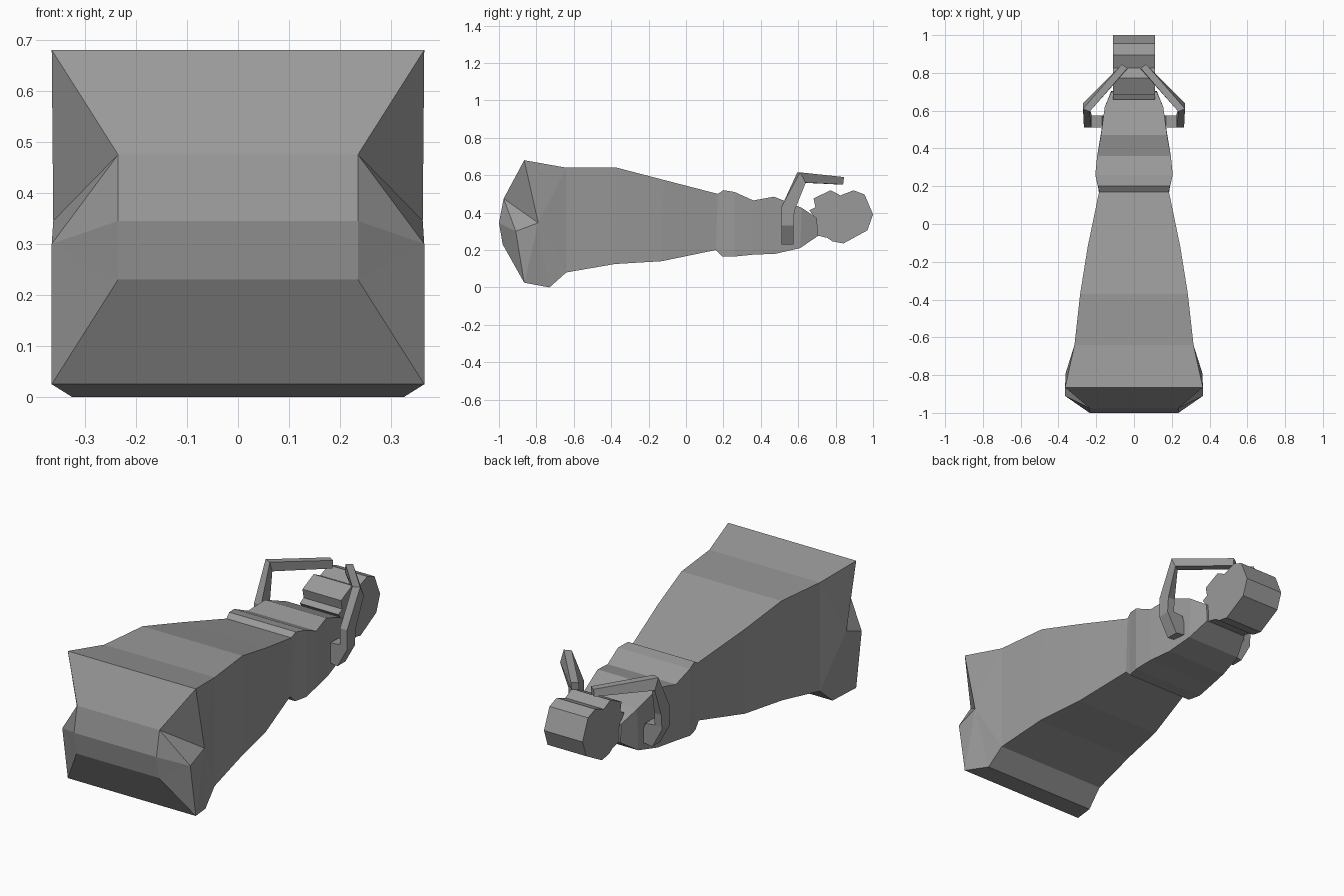
import bpy, bmesh

if "Cube" in bpy.data.objects:
    bpy.data.objects.remove(bpy.data.objects["Cube"])

grey = bpy.data.materials.new("dark_grey")
grey.diffuse_color = (.32, .32, .32, 1)
grey.use_nodes = True
grey.node_tree.nodes["Principled BSDF"].inputs["Base Color"].default_value = grey.diffuse_color


def finish(name, bm):
    bmesh.ops.remove_doubles(bm, verts=bm.verts[:], dist=1e-5)
    bmesh.ops.recalc_face_normals(bm, faces=bm.faces[:])
    me = bpy.data.meshes.new(name)
    bm.to_mesh(me)
    bm.free()
    me.materials.append(grey)
    ob = bpy.data.objects.new(name, me)
    bpy.context.collection.objects.link(ob)
    return ob


def loft(name, rings):
    """Skin a series of equal point rings and cap both ends."""
    bm = bmesh.new()
    vs = [[bm.verts.new(p) for p in r] for r in rings]
    n = len(rings[0])
    for a, b in zip(vs, vs[1:]):
        for i in range(n):
            j = (i + 1) % n
            bm.faces.new((a[i], a[j], b[j], b[i]))
    bm.faces.new(vs[0])
    bm.faces.new(vs[-1])
    return finish(name, bm)


# Tapered body: mirrored point pairs joined by cross strips and side faces
bm = bmesh.new()


def pair(x, y, z):
    return bm.verts.new((x, y, z)), bm.verts.new((-x, y, z))


def strips(chain):
    for a, b in zip(chain, chain[1:]):
        bm.faces.new((a[0], b[0], b[1], a[1]))


def side(*pts):
    for s in (0, 1):
        bm.faces.new([p[s] for p in pts])


# half width, top y, top z, bottom y, bottom z
sections = [
    (.315, -.64, .64, -.64, .08),
    (.285, -.37, .64, -.38, .125),
    (.245, -.12, .575, -.13, .14),
    (.185, .17, .50, .16, .20),
    (.19, .20, .52, .195, .165),
    (.205, .26, .51, .26, .165),
    (.195, .36, .465, .36, .175),
    (.175, .47, .485, .48, .18),
    (.155, .62, .425, .61, .21),
    (.12, .70, .37, .705, .275),
]
tops = [pair(w, yt, zt) for w, yt, zt, yb, zb in sections]
bots = [pair(w, yb, zb) for w, yt, zt, yb, zb in sections]
# Wide end: corner points, notched sides and bulging front panel
t0, b0 = pair(.365, -.865, .68), pair(.365, -.865, .025)
foot = pair(.325, -.73, 0)
s1, s2 = pair(.362, -.79, .345), pair(.365, -.91, .30)
f1, f2, f3 = pair(.235, -.975, .475), pair(.235, -1, .345), pair(.235, -.98, .23)
strips([f2, f1, t0] + tops + bots[::-1] + [foot, b0, f3, f2])
for i in range(len(sections) - 1):
    side(tops[i], tops[i + 1], bots[i + 1], bots[i])
for tri in ((t0, tops[0], s1), (s1, tops[0], bots[0]), (s1, bots[0], foot),
            (s1, foot, b0), (s1, b0, s2), (t0, s1, f1), (f1, s1, s2),
            (f1, s2, f2), (f2, s2, f3), (f3, s2, b0)):
    side(*tri)
finish("tapered_body", bm)

# Faceted end piece on the neck
profile = [(.66, .412), (.692, .428), (.682, .476), (.773, .519),
           (.826, .492), (.896, .519), (.955, .497), (1.0, .39),
           (.97, .305), (.842, .235), (.783, .246), (.755, .265),
           (.69, .28), (.69, .37)]
loft("end_piece", [[(x, y, z) for y, z in profile] for x in (-.11, .11)])

# Bent handle arms: hooked into the neck sides, converging over the end piece
arm = loft("handle_arm", [
    [(.21, .51, .23), (.14, .51, .24), (.14, .575, .24), (.21, .575, .23)],
    [(.265, .51, .33), (.17, .51, .34), (.17, .575, .34), (.265, .575, .33)],
    [(.265, .51, .345), (.225, .51, .345), (.225, .575, .345), (.265, .575, .345)],
    [(.265, .51, .43), (.225, .51, .43), (.225, .58, .41), (.265, .58, .41)],
    [(.27, .61, .615), (.235, .595, .615), (.235, .615, .56), (.27, .64, .56)],
    [(.065, .845, .59), (.035, .825, .59), (.035, .82, .55), (.065, .84, .55)],
])
arm.modifiers.new("mirror", 'MIRROR').use_mirror_merge = False
